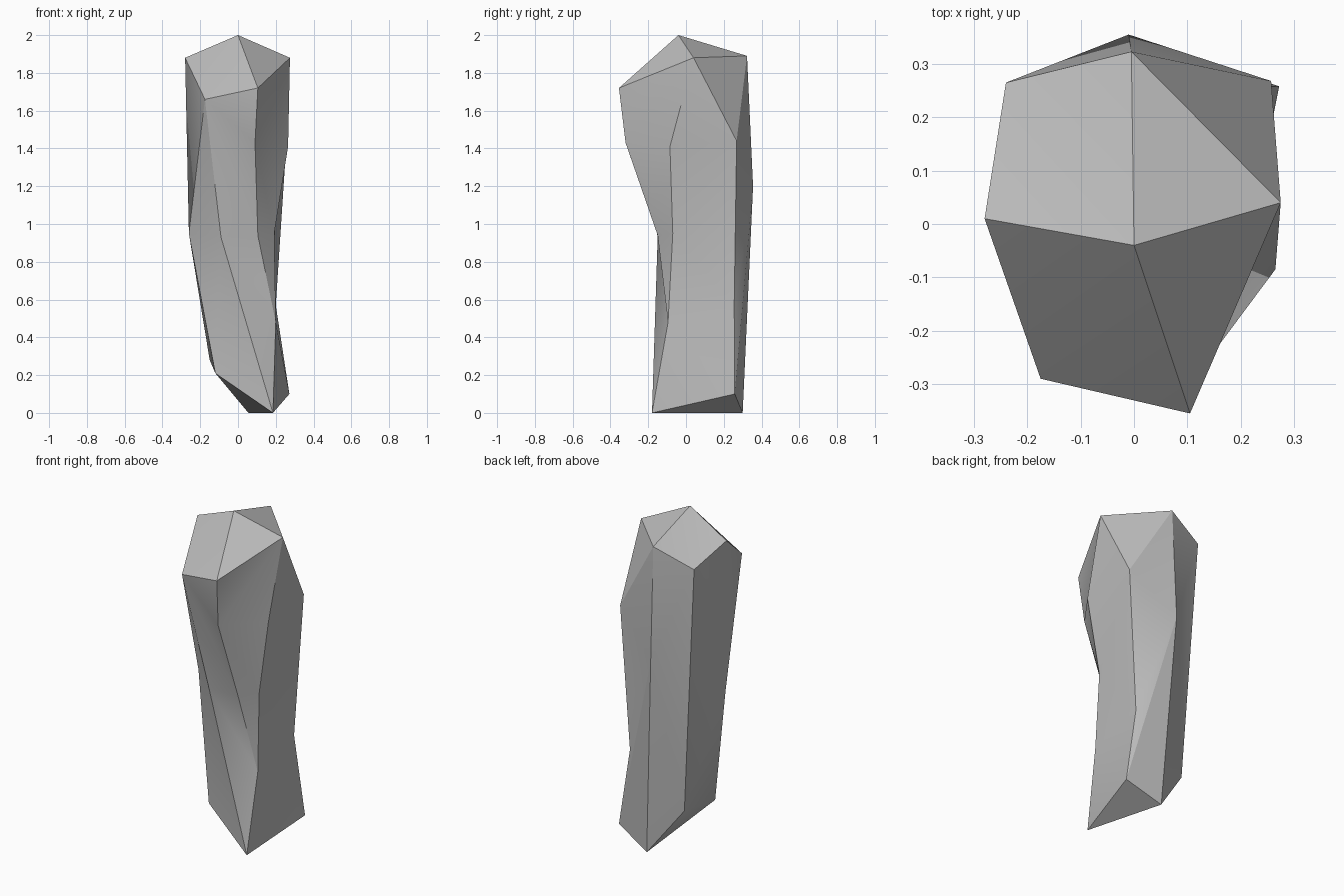
import bpy, bmesh
from math import radians
from mathutils import Vector

default_cube = bpy.data.objects.get("Cube")
if default_cube:
    bpy.data.objects.remove(default_cube, do_unlink=True)

# Plain grey stone
stone = bpy.data.materials.new("grey_stone")
stone.use_nodes = True
stone_colour = (0.5, 0.5, 0.5, 1)
stone.diffuse_color = stone_colour
stone.node_tree.nodes["Principled BSDF"].inputs["Base Color"].default_value = stone_colour

bm = bmesh.new()


def ridge(*points):
    """Add the corners of one ridge, listed from top to bottom."""
    return [bm.verts.new(Vector(p)) for p in points]


def facet(*corners):
    """Add a triangle unless two corners coincide or it already exists."""
    if len(set(corners)) == 3 and not bm.faces.get(corners):
        bm.faces.new(corners)


def skin(left, right):
    """Fill between two ridges, stepping down to the higher next corner."""
    i = j = 0
    while i < len(left) - 1 or j < len(right) - 1:
        step_left = j == len(right) - 1 or (
            i < len(left) - 1 and left[i + 1].co.z >= right[j + 1].co.z)
        if step_left:
            facet(left[i], left[i + 1], right[j])
            i += 1
        else:
            facet(left[i], right[j + 1], right[j])
            j += 1


def fan(tip, rim):
    """Close an end with triangles around one corner."""
    for a, b in zip(rim, rim[1:]):
        facet(tip, a, b)


# Ridges of the stone, going round from the front
front = ridge((.105, -.355, 1.72), (.09, -.32, 1.43), (.105, -.15, .94),
              (.2, -.095, .48), (.185, -.18, 0))
right = ridge((.275, .04, 1.88), (.265, -.085, 1.41), (.192, -.07, .95))
back_right = ridge((.257, .268, 1.44), (.2, .255, .57), (.272, .258, .1))
back = ridge((-.005, .323, 1.89), (-.01, .355, 1.2), (.055, .3, 0))
back_left = ridge((-.24, .265, 1.79), (-.15, .23, .28))
left = ridge((-.28, .01, 1.88), (-.26, -.01, .95), (-.12, -.11, .21))
front_left = ridge((-.175, -.29, 1.66))
hollow = ridge((-.09, -.15, .93))
peak = ridge((0, -.04, 2))[0]

# Sides, ridge by ridge
foot = front[-1]
skin(front_left + left[1:] + [foot], front_left + hollow + [foot])
skin(front_left + hollow + [foot], front)
skin(front[:4], right + [front[3]])
skin(right + front[3:], back_right)
skin([right[0]] + back_right, back)
skin(back, back_left)
skin(back_left, left)
skin(left[:2], front_left + [left[1]])
facet(right[0], right[1], back_right[0])

# Pointed cap and slanted base
fan(peak, [left[0], front_left[0], front[0], right[0], back[0], back_left[0], left[0]])
fan(back[-1], [back_left[-1], left[-1], foot, back_right[-1]])

bmesh.ops.recalc_face_normals(bm, faces=bm.faces)
mesh = bpy.data.meshes.new("standing_stone")
bm.to_mesh(mesh)
bm.free()
mesh.materials.append(stone)
standing_stone = bpy.data.objects.new("standing_stone", mesh)
bpy.context.collection.objects.link(standing_stone)

# Smooth the shallow creases, keep the ridges sharp
bpy.ops.object.select_all(action="DESELECT")
standing_stone.select_set(True)
bpy.context.view_layer.objects.active = standing_stone
bpy.ops.object.shade_smooth_by_angle(angle=radians(30))
